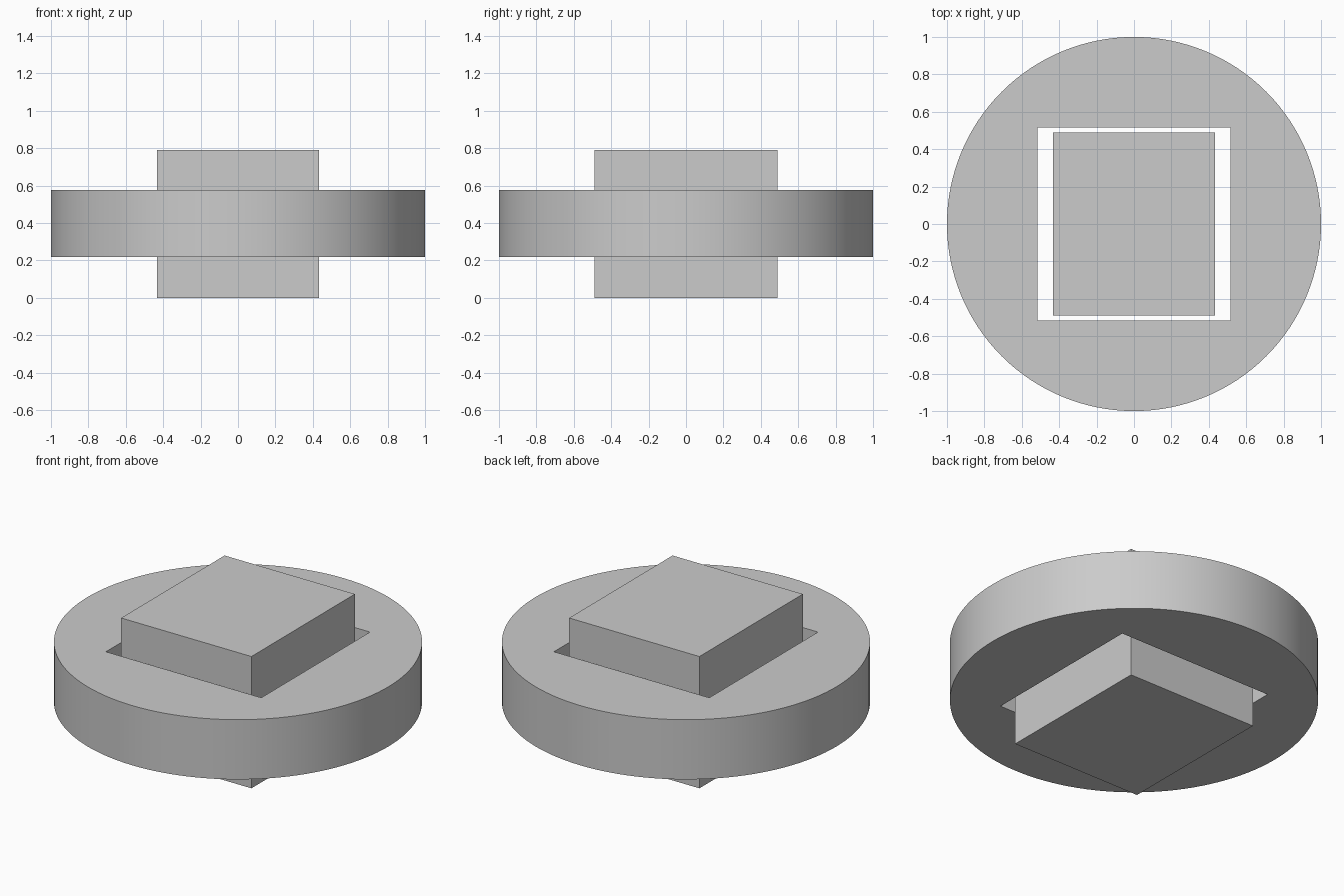
import bpy
import bmesh
from math import cos, sin, tau, radians
from mathutils import Vector

default = bpy.data.objects.get("Cube")
if default:
    bpy.data.objects.remove(default, do_unlink=True)

DISC_BOTTOM, DISC_TOP = 0.217, 0.575
HOLE = 0.515
BLOCK_SIZE = (0.864, 0.98, 0.79)

grey = bpy.data.materials.new("plain grey")
grey.use_nodes = True
grey.diffuse_color = (0.6, 0.6, 0.6, 1)
grey.node_tree.nodes["Principled BSDF"].inputs["Base Color"].default_value = grey.diffuse_color


def make_object(name, bm):
    bmesh.ops.recalc_face_normals(bm, faces=bm.faces)
    mesh = bpy.data.meshes.new(name)
    bm.to_mesh(mesh)
    bm.free()
    mesh.materials.append(grey)
    obj = bpy.data.objects.new(name, mesh)
    bpy.context.collection.objects.link(obj)
    return obj


def add_loop(bm, points):
    verts = [bm.verts.new((x, y, DISC_BOTTOM)) for x, y in points]
    return [bm.edges.new((v, verts[i - 1])) for i, v in enumerate(verts)]


# Round disc with a square through-hole
bm = bmesh.new()
count = 128
rim = add_loop(bm, [(cos(tau * i / count), sin(tau * i / count)) for i in range(count)])
hole = add_loop(bm, [(-HOLE, -HOLE), (HOLE, -HOLE), (HOLE, HOLE), (-HOLE, HOLE)])
bmesh.ops.triangle_fill(bm, edges=rim + hole, use_beauty=True, normal=Vector((0, 0, 1)))
grown = bmesh.ops.extrude_face_region(bm, geom=bm.faces[:], use_keep_orig=True)
top = [g for g in grown["geom"] if isinstance(g, bmesh.types.BMVert)]
bmesh.ops.translate(bm, verts=top, vec=(0, 0, DISC_TOP - DISC_BOTTOM))
disc = make_object("disc", bm)

# Block standing loose in the hole
bm = bmesh.new()
bmesh.ops.create_cube(bm, size=1)
bmesh.ops.scale(bm, verts=bm.verts, vec=BLOCK_SIZE)
bmesh.ops.translate(bm, verts=bm.verts, vec=(0, 0, BLOCK_SIZE[2] / 2))
make_object("center_block", bm)

# Smooth the rim, keeping the edges sharp
bpy.ops.object.select_all(action="DESELECT")
disc.select_set(True)
bpy.context.view_layer.objects.active = disc
bpy.ops.object.shade_smooth_by_angle(angle=radians(30))
